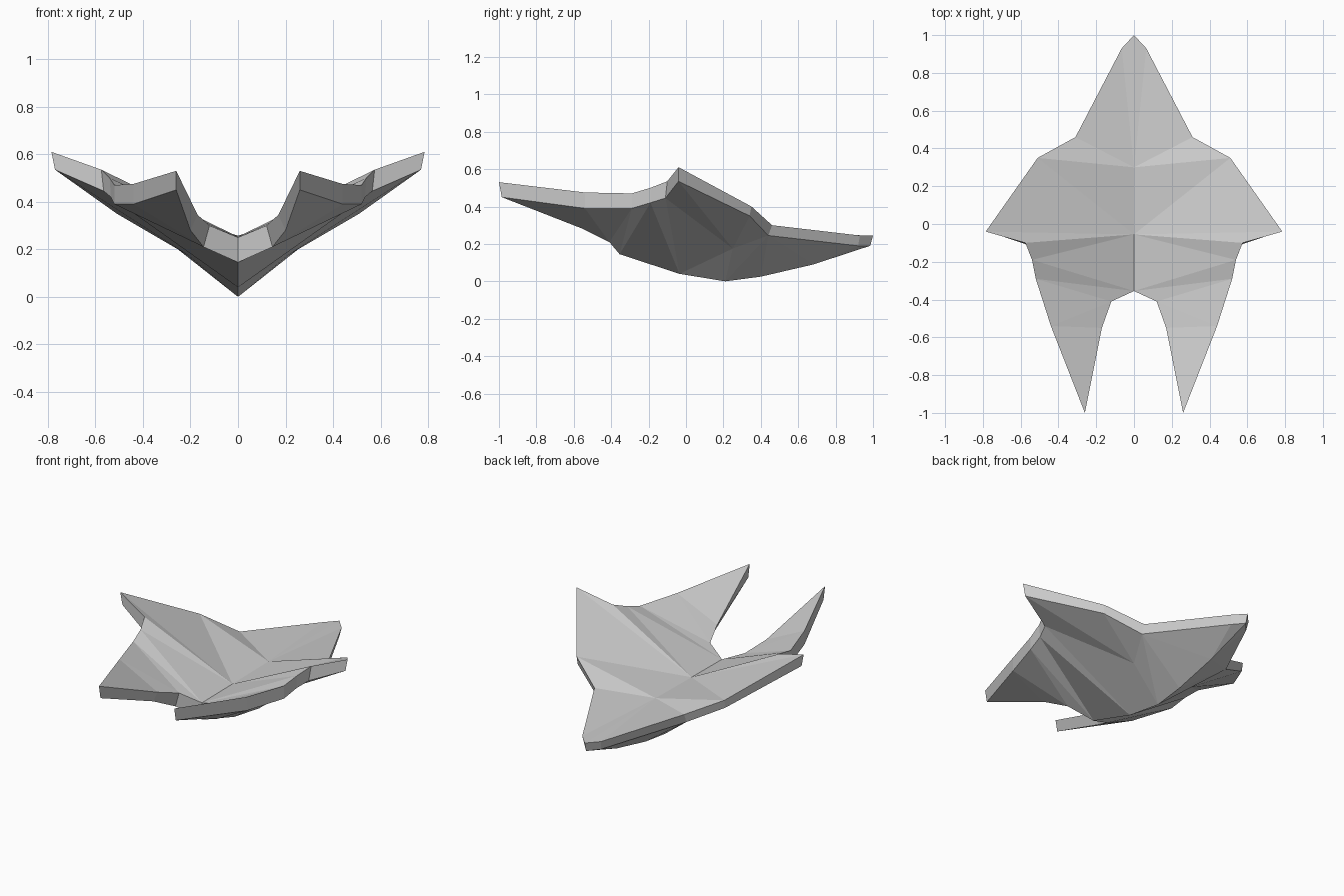
import bpy
import bmesh
from mathutils import Vector

if "Cube" in bpy.data.objects:
    bpy.data.objects.remove(bpy.data.objects["Cube"], do_unlink=True)

# Outline of one half, front notch to tail: top point, then offset to the underside
outline = {
    "notch": ((0, -.355, .25), (0, 0, -.105)),
    "inner_root": ((.12, -.41, .3), (.025, 0, -.09)),
    "inner_prong": ((.17, -.55, .345), (.03, 0, -.065)),
    "prong_tip": ((.26, -1, .53), (0, .015, -.08)),
    "outer_prong": ((.44, -.54, .475), (0, 0, -.085)),
    "outer_root": ((.52, -.29, .47), (0, 0, -.08)),
    "hip": ((.54, -.19, .5), (-.005, 0, -.08)),
    "armpit": ((.575, -.1, .535), (-.01, -.01, -.09)),
    "wing_tip": ((.785, -.04, .61), (-.015, 0, -.075)),
    "wing_back": ((.51, .35, .4), (0, -.01, -.05)),
    "waist": ((.31, .46, .3), (0, -.02, -.055)),
    "tail_side": ((.065, .93, .245), (-.01, -.01, -.055)),
    "tail_tip": ((0, 1, .245), (0, -.015, -.055)),
}

# Inner points: a level spine on top, a deep keel with a side rib below
spine = {
    "centre_front": (0, -.055, .253),
    "centre_back": (0, .3, .258),
}
keel = {
    "centre_front": (0, -.035, .04),
    "centre_back": (0, .21, 0),
    "keel_back": (0, .4, .025),
    "keel_tail": (0, .68, .09),
    "rib": (.21, .25, .175),
}

# Triangle fans: a hub, then the points around it in order
prong_fans = [
    ("outer_prong", "prong_tip inner_prong inner_root outer_root"),
    ("notch", "centre_front hip outer_root inner_root"),
]
top_fans = prong_fans + [
    ("centre_front", "centre_back wing_back wing_tip armpit hip"),
    ("centre_back", "tail_tip tail_side waist wing_back"),
]
under_fans = prong_fans + [
    ("centre_front", "centre_back rib armpit hip"),
    ("rib", "waist wing_back wing_tip armpit"),
    ("waist", "rib centre_back keel_back keel_tail tail_side"),
    ("tail_tip", "tail_side keel_tail"),
]

bm = bmesh.new()


def make_skin(positions, fans):
    verts = {name: bm.verts.new(p) for name, p in positions.items()}
    for hub, around in fans:
        ring = around.split()
        for a, b in zip(ring, ring[1:]):
            bm.faces.new((verts[hub], verts[a], verts[b]))
    return verts


# Top skin, underside and rim of one half
top_edge = {n: p for n, (p, offset) in outline.items()}
under_edge = {n: Vector(p) + Vector(offset) for n, (p, offset) in outline.items()}
top = make_skin(top_edge | spine, top_fans)
under = make_skin(under_edge | keel, under_fans)
names = list(outline)
for a, b in zip(names, names[1:]):
    bm.faces.new((top[a], top[b], under[b], under[a]))

# Mirror to the other side and close along the keel
bmesh.ops.mirror(bm, geom=bm.verts[:] + bm.edges[:] + bm.faces[:],
                 axis="X", merge_dist=0.0001)
bmesh.ops.remove_doubles(bm, verts=bm.verts[:], dist=0.0001)
bmesh.ops.recalc_face_normals(bm, faces=bm.faces[:])

mesh = bpy.data.meshes.new("folded_shell")
bm.to_mesh(mesh)
bm.free()
shell = bpy.data.objects.new("folded_shell", mesh)
bpy.context.collection.objects.link(shell)

# Plain light grey
grey = bpy.data.materials.new("light_grey")
grey.use_nodes = True
colour = (0.6, 0.6, 0.6, 1)
grey.diffuse_color = colour
grey.node_tree.nodes["Principled BSDF"].inputs["Base Color"].default_value = colour
mesh.materials.append(grey)
